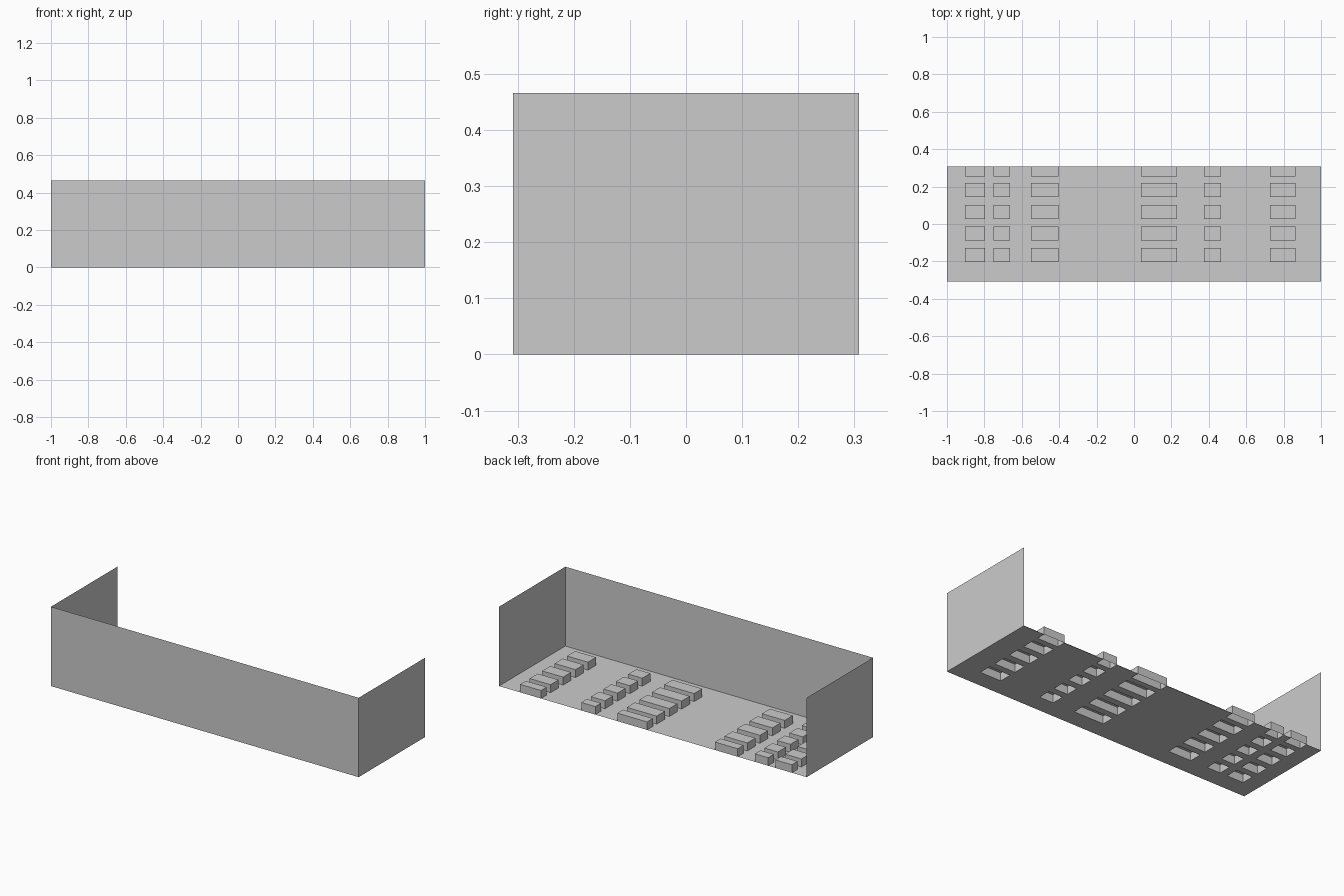
import bpy, bmesh

if "Cube" in bpy.data.objects:
    bpy.data.objects.remove(bpy.data.objects["Cube"])

W, D, H = 1.0, 0.308, 0.466      # half width, half depth, wall height
BLOCK_H = 0.047                  # raised block height

# raised block spans across x and rows along y
COLS = [(-.904, -.797), (-.75, -.663), (-.552, -.404),
        (.037, .231), (.374, .465), (.727, .863)]
ROWS = [(-.203, -.128), (-.088, -.013), (.028, .102), (.144, .219), (.255, D)]


def make_object(name, quads):
    """Mesh object from a list of four-point faces, with shared points merged."""
    bm = bmesh.new()
    for q in quads:
        bm.faces.new([bm.verts.new(p) for p in q])
    bmesh.ops.remove_doubles(bm, verts=bm.verts, dist=1e-5)
    mesh = bpy.data.meshes.new(name)
    bm.to_mesh(mesh)
    bm.free()
    obj = bpy.data.objects.new(name, mesh)
    bpy.context.collection.objects.link(obj)
    return obj


def flat(x0, x1, y0, y1, z):
    return [(x0, y0, z), (x1, y0, z), (x1, y1, z), (x0, y1, z)]


def upright(a, b, h):
    return [(*a, 0), (*b, 0), (*b, h), (*a, h)]


# Floor sheet with an opening beneath every block
xs = sorted({-W, W, *sum(COLS, ())})
ys = sorted({-D, D, *sum(ROWS, ())})
floor = []
for xspan in zip(xs, xs[1:]):
    for yspan in zip(ys, ys[1:]):
        if not (xspan in COLS and yspan in ROWS):
            floor.append(flat(*xspan, *yspan, 0))
make_object("floor", floor)

# Raised hollow blocks: a top and four sides, open underneath
for i, (x0, x1) in enumerate(COLS):
    blocks = []
    for y0, y1 in ROWS:
        ring = [(x0, y0), (x1, y0), (x1, y1), (x0, y1)]
        blocks.append(flat(x0, x1, y0, y1, BLOCK_H))
        for k in range(4):
            blocks.append(upright(ring[k], ring[(k + 1) % 4], BLOCK_H))
    make_object(f"block_row_{i + 1}", blocks)

# Thin front and side walls; the back and top stay open
make_object("walls", [
    upright((-W, -D), (W, -D), H),
    upright((W, -D), (W, D), H),
    upright((-W, D), (-W, -D), H),
])
